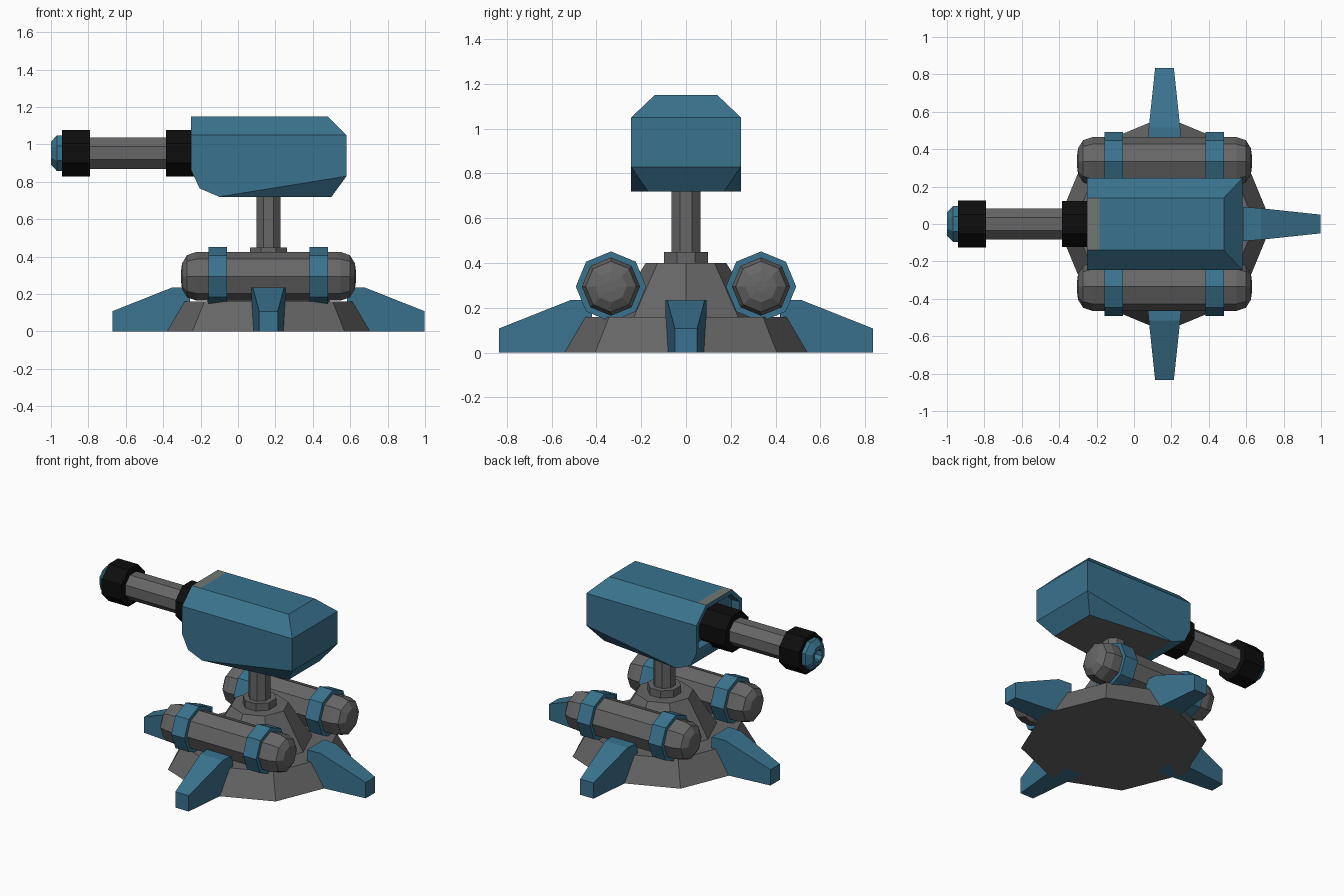
import bpy, bmesh, math
from mathutils import Vector, Matrix

if "Cube" in bpy.data.objects:
    bpy.data.objects.remove(bpy.data.objects["Cube"])

CX = 0.163  # turret centre in x


def material(name, rgb):
    m = bpy.data.materials.new(name)
    m.diffuse_color = (*rgb, 1)
    m.use_nodes = True
    m.node_tree.nodes["Principled BSDF"].inputs["Base Color"].default_value = m.diffuse_color
    return m


BLUE = material("steel blue", (0.042, 0.17, 0.27))
GREY = material("mid grey", (0.133, 0.133, 0.133))
BLACK = material("black", (0.004, 0.004, 0.004))
PALE = material("grey green", (0.16, 0.19, 0.175))


def finish(bm, name, *mats):
    bmesh.ops.recalc_face_normals(bm, faces=bm.faces)
    me = bpy.data.meshes.new(name)
    bm.to_mesh(me)
    bm.free()
    for m in mats:
        me.materials.append(m)
    ob = bpy.data.objects.new(name, me)
    bpy.context.collection.objects.link(ob)
    return ob


def lathe(name, profile, mat, axis, centre, flat=False, n=8):
    """Revolve (position, radius) pairs about the x or z axis.
    flat: flat sides face the axes and the radius is to the flats."""
    bm = bmesh.new()
    phase = math.pi / n if flat else 0
    k = 1 / math.cos(math.pi / n) if flat else 1
    rings = []
    for p, r in profile:
        ring = []
        for i in range(n):
            a = 2 * math.pi * i / n + phase
            u, v = r * k * math.cos(a), r * k * math.sin(a)
            co = (p, u, v) if axis == "x" else (u, v, p)
            ring.append(bm.verts.new(Vector(co) + Vector(centre)))
        rings.append(ring)
    for a, b in zip(rings, rings[1:]):
        for i in range(n):
            j = (i + 1) % n
            bm.faces.new((a[i], a[j], b[j], b[i]))
    bm.faces.new(rings[0])
    bm.faces.new(rings[-1])
    return finish(bm, name, mat)


# Base, collar and post
lathe("base_skirt", [(0, 0.575), (0.16, 0.485)], GREY, "z", (CX, 0, 0))
lathe("base_cone", [(0.15, 0.335), (0.40, 0.18)], GREY, "z", (CX, 0, 0))
lathe("post_collar", [(0.39, 0.098), (0.45, 0.098)], GREY, "z", (CX, 0, 0), True)
lathe("post", [(0.44, 0.065), (0.76, 0.065)], GREY, "z", (CX, 0, 0), True)

# Four tapered feet
for q, side in enumerate(("right", "back", "left", "front")):
    bm = bmesh.new()
    profile = [(0.42, 0, 0.092), (0.835, 0, 0.05), (0.835, 0.108, 0.05),
               (0.515, 0.235, 0.084), (0.42, 0.235, 0.092)]
    a = [bm.verts.new((r, w, z)) for r, z, w in profile]
    b = [bm.verts.new((r, -w, z)) for r, z, w in profile]
    bm.faces.new(a)
    bm.faces.new(b)
    for i in range(5):
        j = (i + 1) % 5
        bm.faces.new((a[i], a[j], b[j], b[i]))
    bm.transform(Matrix.Translation((CX, 0, 0)) @ Matrix.Rotation(q * math.pi / 2, 4, "Z"))
    finish(bm, side + "_foot", BLUE)

# Side tanks with two straps each
half = [(0.385, 0.13), (0.435, 0.113), (0.462, 0.07), (0.468, 0.025)]
tank = [(-p, r) for p, r in reversed(half)] + half
for y, side in ((-0.335, "front"), (0.335, "back")):
    c = (CX, y, 0.295)
    lathe(side + "_tank", tank, GREY, "x", c)
    for x, end in ((-0.272, "left"), (0.268, "right")):
        lathe(f"{side}_{end}_strap", [(x - 0.05, 0.157), (x + 0.05, 0.157)], BLUE, "x", c)

# Gun head: convex shell with a recessed mouth
bm = bmesh.new()
for x, y, z in [(-0.25, 0.14, 1.15), (-0.25, 0.245, 1.05), (-0.25, 0.245, 0.86),
                (-0.205, 0.245, 0.765), (-0.1, 0.245, 0.72), (0.5, 0.17, 0.72),
                (0.58, 0.245, 0.83), (0.58, 0.245, 1.05), (0.48, 0.14, 1.15)]:
    bm.verts.new((x, y, z))
    bm.verts.new((x, -y, z))
bmesh.ops.convex_hull(bm, input=bm.verts)
bmesh.ops.dissolve_limit(bm, angle_limit=0.01, verts=bm.verts, edges=bm.edges)
bmesh.ops.recalc_face_normals(bm, faces=bm.faces)
top = [f for f in bm.faces if f.normal.z > 0.99]
geom = top + list({e for f in top for e in f.edges}) + list({v for f in top for v in f.verts})
bmesh.ops.bisect_plane(bm, geom=geom, plane_co=(-0.185, 0, 0), plane_no=(1, 0, 0))
for f in bm.faces:
    if f.normal.z < -0.99:
        f.material_index = 1
    elif f.normal.z > 0.99 and f.calc_center_median().x < -0.185:
        f.material_index = 2
mouth = [f for f in bm.faces if f.normal.x < -0.99]
bmesh.ops.inset_individual(bm, faces=mouth, thickness=0.03)
bmesh.ops.inset_individual(bm, faces=mouth, thickness=0.002, depth=-0.06)
finish(bm, "gun_head", BLUE, GREY, PALE)

# Barrel, rings and hollow muzzle tip
c = (0, 0, 0.953)
lathe("barrel", [(-0.80, 0.084), (-0.37, 0.084)], GREY, "x", c, True)
lathe("barrel_root_ring", [(-0.385, 0.124), (-0.18, 0.124)], BLACK, "x", c, True)
lathe("muzzle_ring", [(-0.94, 0.125), (-0.79, 0.125)], BLACK, "x", c, True)
lathe("muzzle_tip", [(-0.95, 0.035), (-1.0, 0.038), (-1.0, 0.062), (-0.967, 0.096),
                     (-0.93, 0.096)], BLUE, "x", c, True)
